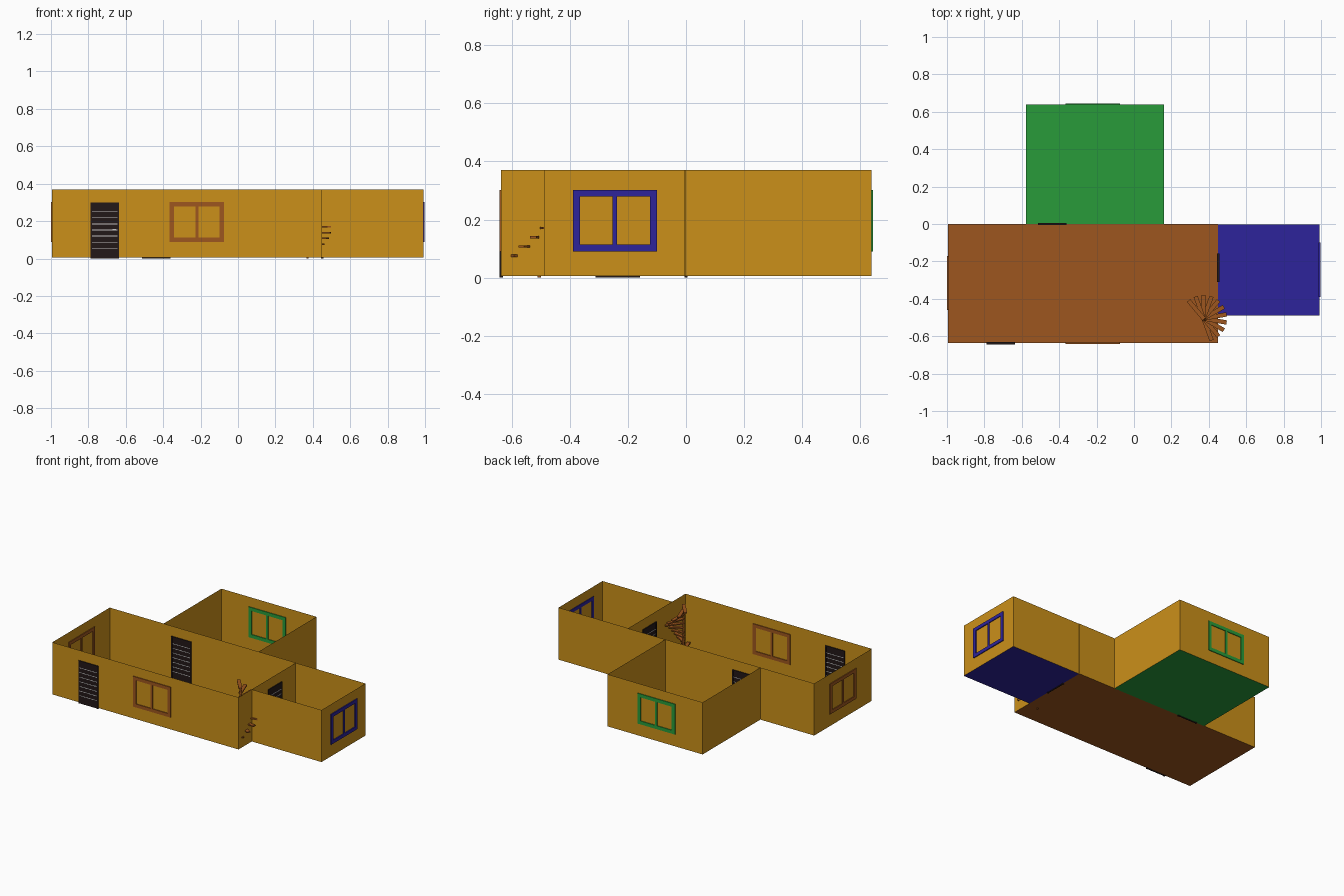
import bpy, bmesh
from math import radians, pi
from mathutils import Matrix, Vector

if "Cube" in bpy.data.objects:
    bpy.data.objects.remove(bpy.data.objects["Cube"])

Z0, Z1 = 0.005, 0.37


def material(name, rgb):
    m = bpy.data.materials.new(name)
    m.diffuse_color = (*rgb, 1)
    m.use_nodes = True
    m.node_tree.nodes["Principled BSDF"].inputs["Base Color"].default_value = m.diffuse_color
    return m


OCHRE = material("ochre", (0.60, 0.28, 0.01))
BROWN = material("brown", (0.34, 0.093, 0.013))
GREEN = material("green", (0.022, 0.33, 0.042))
BLUE = material("blue", (0.027, 0.017, 0.33))
DARK = material("dark_wood", (0.016, 0.009, 0.009))
LIGHT = material("light_metal", (0.75, 0.72, 0.72))


def finish(name, bm, mat):
    me = bpy.data.meshes.new(name)
    bm.to_mesh(me)
    bm.free()
    me.materials.append(mat)
    ob = bpy.data.objects.new(name, me)
    bpy.context.collection.objects.link(ob)
    return ob


def boxes(name, mat, parts, loc=(0, 0, 0), turn=0):
    """Join boxes given as (centre, size), then turn about z and move."""
    bm = bmesh.new()
    for c, s in parts:
        bmesh.ops.create_cube(bm, size=1, matrix=Matrix.Translation(c) @ Matrix.Diagonal((*s, 1)))
    bm.transform(Matrix.Translation(loc) @ Matrix.Rotation(turn, 4, 'Z'))
    return finish(name, bm, mat)


def walls(name, path, closed=False):
    """Thin upright walls along a plan path."""
    bm = bmesh.new()
    lo = [bm.verts.new((x, y, Z0)) for x, y in path]
    hi = [bm.verts.new((x, y, Z1)) for x, y in path]
    n = len(path)
    for i in range(n if closed else n - 1):
        j = (i + 1) % n
        bm.faces.new((lo[i], lo[j], hi[j], hi[i]))
    finish(name, bm, OCHRE)


def floor(name, mat, x0, x1, y0, y1):
    bm = bmesh.new()
    bm.faces.new([bm.verts.new((x, y, Z0)) for x, y in ((x0, y0), (x1, y0), (x1, y1), (x0, y1))])
    finish(name, bm, mat)


def window(name, mat, x, y, turn=0):
    """Two-pane frame showing on both sides of its wall."""
    w, h, f, d = 0.29, 0.213, 0.024, 0.01
    rail, stile = (w, d, f), (f, d, h - 2 * f)
    boxes(name, mat, [((0, 0, (h - f) / 2), rail), ((0, 0, -(h - f) / 2), rail),
                      (((w - f) / 2, 0, 0), stile), ((-(w - f) / 2, 0, 0), stile),
                      ((0, 0, 0), (0.015, d, h - 2 * f))], (x, y, 0.196), turn)


def door(name, x, y, turn=0):
    """Dark door leaf in a frame, with light strips and a handle."""
    w, h, f = 0.152, 0.3, 0.008
    boxes(name, DARK, [((0, 0, h / 2), (w - 2 * f, 0.006, h)),
                       ((0, 0, h - f / 2), (w, 0.012, f)),
                       ((-(w - f) / 2, 0, (h - f) / 2), (f, 0.012, h - f)),
                       (((w - f) / 2, 0, (h - f) / 2), (f, 0.012, h - f))], (x, y, 0), turn)
    strips = [((0, 0, 0.055 + 0.0325 * i), (w - 2 * f, 0.008, 0.004)) for i in range(7)]
    handle = [((0.052, 0, 0.155), (0.02, 0.012, 0.005))]
    boxes(name + "_strips", LIGHT, strips + handle, (x, y, 0), turn)


# Rooms
walls("main_walls", [(-0.995, -0.637), (0.45, -0.637), (0.45, 0), (-0.995, 0)], True)
walls("side_room_walls", [(0.45, -0.49), (0.991, -0.49), (0.991, -0.003), (0.45, -0.003)])
walls("back_room_walls", [(0.16, 0), (0.16, 0.64), (-0.577, 0.64), (-0.577, 0)])
floor("main_floor", BROWN, -0.995, 0.45, -0.637, 0)
floor("side_room_floor", BLUE, 0.45, 0.991, -0.49, -0.003)
floor("back_room_floor", GREEN, -0.577, 0.16, 0, 0.64)

# Windows
window("front_window", BROWN, -0.22, -0.637)
window("left_window", BROWN, -0.995, -0.315, pi / 2)
window("side_room_window", BLUE, 0.992, -0.245, pi / 2)
window("back_room_window", GREEN, -0.22, 0.64)

# Doors
door("front_door", -0.713, -0.637)
door("back_room_door", -0.438, 0)
door("side_room_door", 0.45, -0.235, pi / 2)

# Spiral stair: treads fanning up around a thin post
cx, cy = 0.372, -0.505
for i in range(11):
    boxes(f"stair_tread_{i + 1}", BROWN, [((0.06, 0, 0), (0.13, 0.023, 0.008))],
          (cx, cy, 0.043 + 0.032 * i), radians(-70 + 20 * i))
bm = bmesh.new()
bmesh.ops.create_cone(bm, cap_ends=True, segments=12, radius1=0.006, radius2=0.006, depth=0.367,
                      matrix=Matrix.Translation((cx, cy, 0.1835)))
finish("stair_post", bm, BROWN)
